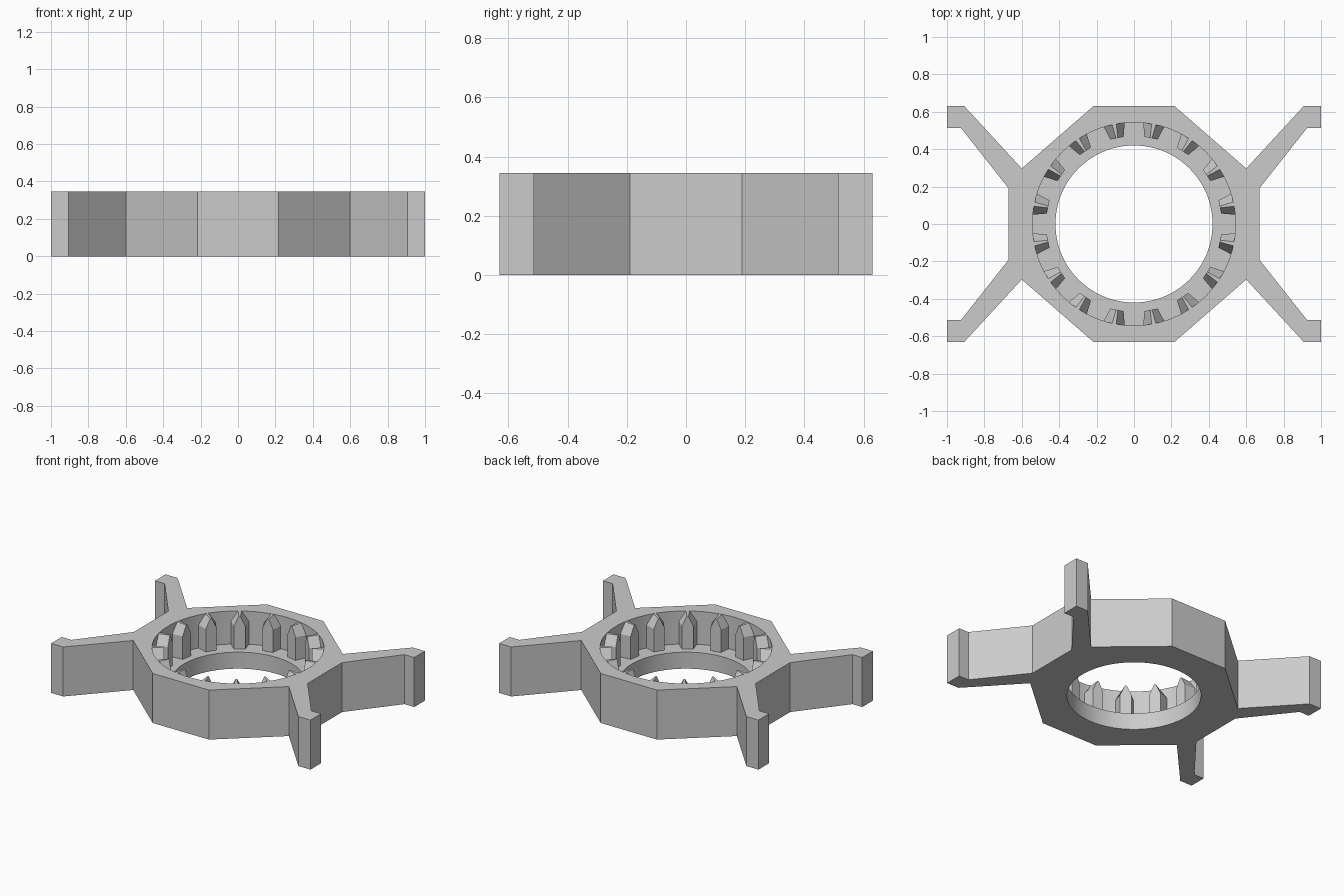
import bpy, bmesh, math

cube = bpy.data.objects.get("Cube")
if cube:
    bpy.data.objects.remove(cube, do_unlink=True)

HEIGHT, LEDGE = 0.345, 0.115
BORE, SOCKET = 0.42, 0.543
TEETH, SEGMENTS = 16, 96

grey = bpy.data.materials.new("light grey")
grey.use_nodes = True
color = (0.6, 0.6, 0.6, 1)
grey.diffuse_color = color
grey.node_tree.nodes["Principled BSDF"].inputs["Base Color"].default_value = color


def finish(bm, name):
    bmesh.ops.recalc_face_normals(bm, faces=bm.faces)
    mesh = bpy.data.meshes.new(name)
    bm.to_mesh(mesh)
    bm.free()
    mesh.materials.append(grey)
    obj = bpy.data.objects.new(name, mesh)
    bpy.context.collection.objects.link(obj)
    return obj


def loop(bm, points, z):
    verts = [bm.verts.new((x, y, z)) for x, y in points]
    edges = [bm.edges.new((v, verts[i - 1])) for i, v in enumerate(verts)]
    return verts, edges


def wall(bm, low, high):
    for i in range(len(low)):
        bm.faces.new((low[i - 1], low[i], high[i], high[i - 1]))


def circle(radius):
    steps = [2 * math.pi * i / SEGMENTS for i in range(SEGMENTS)]
    return [(radius * math.cos(a), radius * math.sin(a)) for a in steps]


# Frame: octagonal body with four hooked arms, mirrored from one quarter
quarter = [(0.67, 0.19), (0.925, 0.513), (1, 0.513), (1, 0.63),
           (0.907, 0.63), (0.6, 0.297), (0.217, 0.63)]
half = quarter + [(-x, y) for x, y in reversed(quarter)]
outline = half + [(x, -y) for x, y in reversed(half)]

bm = bmesh.new()
out_low, out_low_e = loop(bm, outline, 0)
out_high, out_high_e = loop(bm, outline, HEIGHT)
bore_low, bore_low_e = loop(bm, circle(BORE), 0)
bore_high, _ = loop(bm, circle(BORE), LEDGE)
socket_low, _ = loop(bm, circle(SOCKET), LEDGE)
socket_high, socket_high_e = loop(bm, circle(SOCKET), HEIGHT)
wall(bm, out_low, out_high)
wall(bm, bore_low, bore_high)
wall(bm, bore_high, socket_low)
wall(bm, socket_low, socket_high)
for rims in (out_low_e + bore_low_e, out_high_e + socket_high_e):
    bmesh.ops.triangle_fill(bm, edges=rims, use_beauty=True)
frame = finish(bm, "frame")
bpy.context.view_layer.objects.active = frame
frame.select_set(True)
bpy.ops.object.shade_smooth_by_angle(angle=math.radians(20))
frame.select_set(False)

# Spline teeth: tapered bars with gabled tops, standing on the ledge
bm = bmesh.new()
for n in range(TEETH):
    a = 2 * math.pi * (n + 0.5) / TEETH
    ends = []
    for r, side, ridge in ((SOCKET, 0.058, 0.011), (0.468, 0.036, 0.005)):
        shape = [(-side, LEDGE), (side, LEDGE), (side, HEIGHT - 0.07),
                 (ridge, HEIGHT - 0.002), (-ridge, HEIGHT - 0.002), (-side, HEIGHT - 0.07)]
        ends.append([bm.verts.new((r * math.cos(a) - t * math.sin(a),
                                   r * math.sin(a) + t * math.cos(a), z)) for t, z in shape])
        bm.faces.new(ends[-1])
    wall(bm, *ends)
finish(bm, "spline_teeth")
